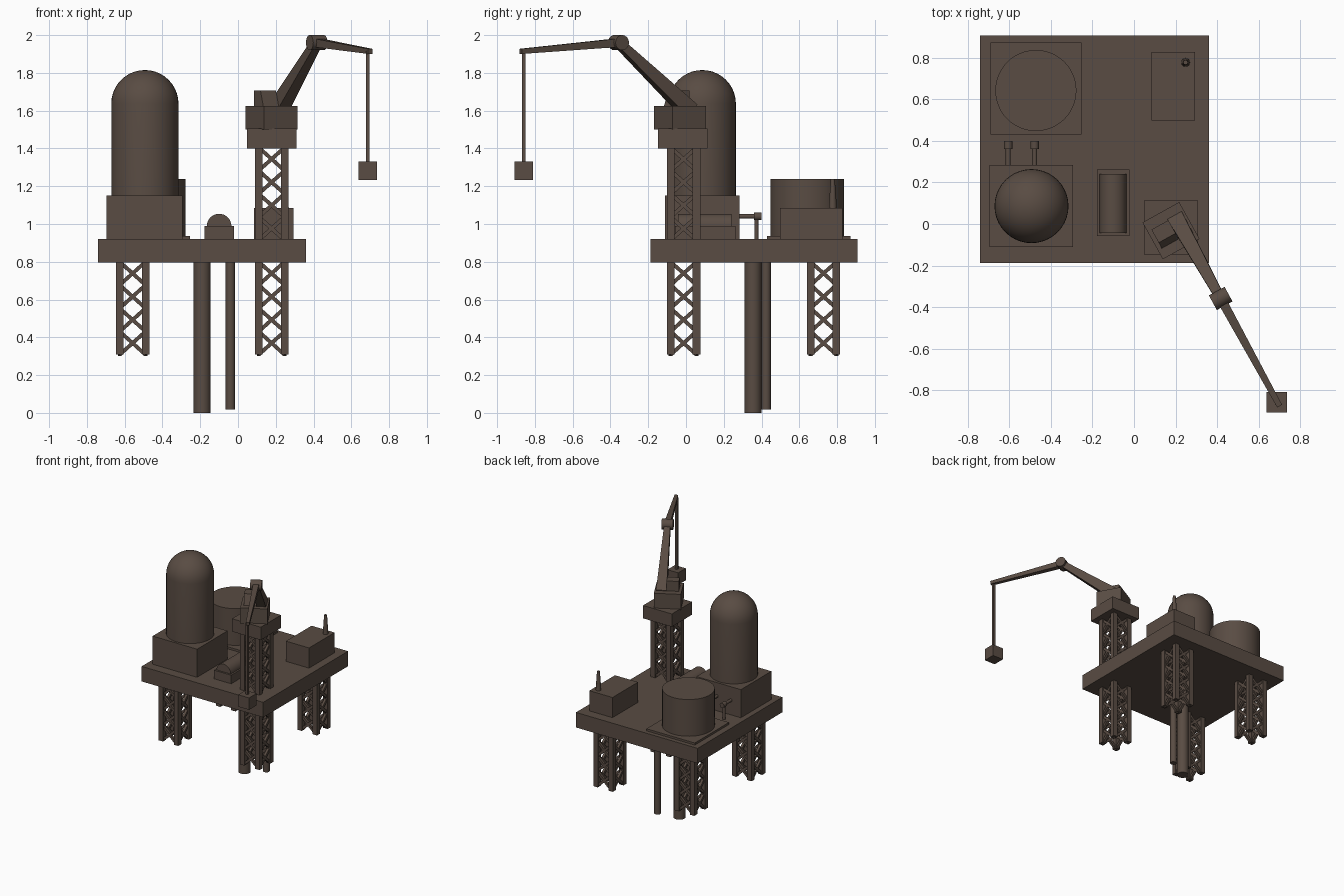
import bpy, bmesh, math
from mathutils import Vector, Matrix

if "Cube" in bpy.data.objects:
    bpy.data.objects.remove(bpy.data.objects["Cube"])

mat = bpy.data.materials.new("dark_brown")
mat.diffuse_color = (0.1, 0.072, 0.056, 1)
mat.use_nodes = True
mat.node_tree.nodes["Principled BSDF"].inputs["Base Color"].default_value = mat.diffuse_color


def finish(name, bm):
    """Turn a bmesh into an object; smooth curved faces, keep hard edges sharp."""
    bmesh.ops.recalc_face_normals(bm, faces=bm.faces)
    for f in bm.faces:
        f.smooth = True
    for e in bm.edges:
        e.smooth = e.calc_face_angle(0) < math.radians(30)
    me = bpy.data.meshes.new(name)
    bm.to_mesh(me)
    bm.free()
    me.materials.append(mat)
    ob = bpy.data.objects.new(name, me)
    bpy.context.collection.objects.link(ob)
    return ob


def add_box(bm, lo, hi):
    lo, hi = Vector(lo), Vector(hi)
    m = Matrix.Translation((lo + hi) / 2) @ Matrix.Diagonal((*(hi - lo), 1))
    bmesh.ops.create_cube(bm, size=1, matrix=m)


def box(name, lo, hi):
    bm = bmesh.new()
    add_box(bm, lo, hi)
    return finish(name, bm)


def add_beam(bm, a, b, w0, w1=None, h0=None, h1=None):
    """Square beam from a to b, optionally tapered; width stays horizontal."""
    a, b = Vector(a), Vector(b)
    w1 = w1 or w0
    h0, h1 = h0 or w0, h1 or w1
    d = (b - a).normalized()
    side = d.cross(Vector((0, 0, 1)))
    side = side.normalized() if side.length > 1e-4 else Vector((1, 0, 0))
    up = side.cross(d)
    rings = []
    for p, w, h in ((a, w0, h0), (b, w1, h1)):
        rings.append([bm.verts.new(p + side * w / 2 * i + up * h / 2 * j)
                      for i, j in ((-1, -1), (1, -1), (1, 1), (-1, 1))])
    r0, r1 = rings
    bm.faces.new(r0[::-1])
    bm.faces.new(r1)
    for i in range(4):
        k = (i + 1) % 4
        bm.faces.new((r0[i], r0[k], r1[k], r1[i]))


def beam(name, *args):
    bm = bmesh.new()
    add_beam(bm, *args)
    return finish(name, bm)


def add_rod(bm, a, b, r0, r1=None, seg=32):
    a, b = Vector(a), Vector(b)
    d = b - a
    m = Matrix.Translation((a + b) / 2) @ d.to_track_quat('Z', 'Y').to_matrix().to_4x4()
    bmesh.ops.create_cone(bm, cap_ends=True, segments=seg, radius1=r0,
                          radius2=r1 or r0, depth=d.length, matrix=m)


def rod(name, *args):
    bm = bmesh.new()
    add_rod(bm, *args)
    return finish(name, bm)


def truss(name, cx, cy, z0, z1, cells=4, half=0.0885, post=0.04):
    """Four corner posts with crossed braces on every side."""
    bm = bmesh.new()
    c = half - post / 2
    corners = [(cx + c * i, cy + c * j) for i, j in ((-1, -1), (1, -1), (1, 1), (-1, 1))]
    step = (z1 - z0) / cells
    for i, p in enumerate(corners):
        q = corners[(i + 1) % 4]
        add_beam(bm, (*p, z0), (*p, z1), post)
        for k in range(cells):
            lo, hi = z0 + k * step, z0 + (k + 1) * step
            add_beam(bm, (*p, lo), (*q, hi), 0.02)
            add_beam(bm, (*q, lo), (*p, hi), 0.02)
    return finish(name, bm)


# Deck and lattice legs
box("deck", (-0.74, -0.188, 0.797), (0.36, 0.907, 0.92))
for side, x in (("left", -0.558), ("right", 0.178)):
    for end, y in (("front", -0.013), ("back", 0.728)):
        truss(f"leg_{end}_{side}", x, y, 0.308, 0.8)

# Drill pipes under the deck
rod("large_drill_pipe", (-0.19, 0.355, 0), (-0.19, 0.355, 0.8), 0.045)
rod("small_drill_pipe", (-0.04, 0.424, 0.018), (-0.04, 0.424, 0.8), 0.025)

# Domed tank: lathed profile on a box plinth
box("dome_tank_plinth", (-0.695, -0.11, 0.915), (-0.293, 0.284, 1.15))
R, z_dome = 0.178, 1.637
profile = [(0, 1.14), (R, 1.14)]
profile += [(R * math.cos(t), z_dome + R * math.sin(t))
            for t in (math.pi / 2 * i / 10 for i in range(10))] + [(0, z_dome + R)]
bm = bmesh.new()
vs = [bm.verts.new((-0.493 + r, 0.086, z)) for r, z in profile]
es = [bm.edges.new(p) for p in zip(vs, vs[1:])]
bmesh.ops.spin(bm, geom=vs + es, cent=(-0.493, 0.086, 0), axis=(0, 0, 1),
               angle=2 * math.pi, steps=40, use_merge=False)
bmesh.ops.remove_doubles(bm, verts=bm.verts, dist=1e-4)
finish("dome_tank", bm)

# Elbow pipes from the plinth down to the deck
for i, x in enumerate((-0.605, -0.478)):
    bm = bmesh.new()
    add_rod(bm, (x, 0.27, 1.04), (x, 0.375, 1.04), 0.012, 0.012, 16)
    add_rod(bm, (x, 0.36, 1.04), (x, 0.4, 1.04), 0.02, 0.02, 16)
    add_rod(bm, (x, 0.373, 0.915), (x, 0.373, 1.04), 0.011, 0.011, 16)
    finish(f"elbow_pipe_{i + 1}", bm)

# Open-deck storage tank
box("storage_tank_pad", (-0.69, 0.43, 0.915), (-0.253, 0.872, 0.937))
rod("storage_tank", (-0.472, 0.642, 0.93), (-0.472, 0.642, 1.237), 0.195, 0.195, 48)

# Horizontal tank on its cradle
box("horizontal_tank_cradle", (-0.178, -0.058, 0.915), (-0.021, 0.262, 0.99))
rod("horizontal_tank", (-0.1, -0.043, 0.989), (-0.1, 0.24, 0.989), 0.065)

# Cabin with chimney
box("cabin", (0.085, 0.498, 0.915), (0.294, 0.828, 1.085))
bm = bmesh.new()
add_rod(bm, (0.248, 0.777, 1.08), (0.248, 0.777, 1.14), 0.021, 0.018, 16)
add_rod(bm, (0.248, 0.777, 1.135), (0.248, 0.777, 1.237), 0.018, 0.011, 16)
finish("chimney", bm)

# Crane tower and platform
truss("crane_tower", 0.178, -0.013, 0.915, 1.405)
box("crane_platform", (0.048, -0.147, 1.4), (0.309, 0.114, 1.505))

# Rotating crane house; local -y points along the boom
turn = Matrix.Translation((0.178, -0.032, 0)) @ Matrix.Rotation(math.radians(29), 4, 'Z')
box("crane_house", (-0.101, -0.101, 1.5), (0.101, 0.101, 1.626)).data.transform(turn)
cab = bmesh.new()
side_profile = [(0.05, 1.62), (-0.055, 1.62), (-0.022, 1.707), (0.05, 1.707)]
face = cab.faces.new([cab.verts.new((-0.08, y, z)) for y, z in side_profile])
ext = bmesh.ops.extrude_face_region(cab, geom=[face], use_keep_orig=True)
bmesh.ops.translate(cab, vec=(0.093, 0, 0),
                    verts=[v for v in ext["geom"] if isinstance(v, bmesh.types.BMVert)])
finish("crane_cab", cab).data.transform(turn)

# Boom, elbow joint and jib
elbow = Vector((0.417, -0.358, 1.96))
tip = Vector((0.7, -0.875, 1.914))
across = Vector((0.877, 0.48, 0)) * 0.043
beam("boom", (0.208, 0.018, 1.6), elbow, 0.078, 0.045, 0.085, 0.045)
rod("boom_joint", elbow - across, elbow + across, 0.04)
beam("jib", elbow, tip, 0.045, 0.027)

# Hoist cable and load
hook = (0.686, -0.858)
beam("hoist_cable", (*hook, 1.31), (*hook, 1.915), 0.018)
box("load", (0.637, -0.907, 1.233), (0.735, -0.809, 1.331))
